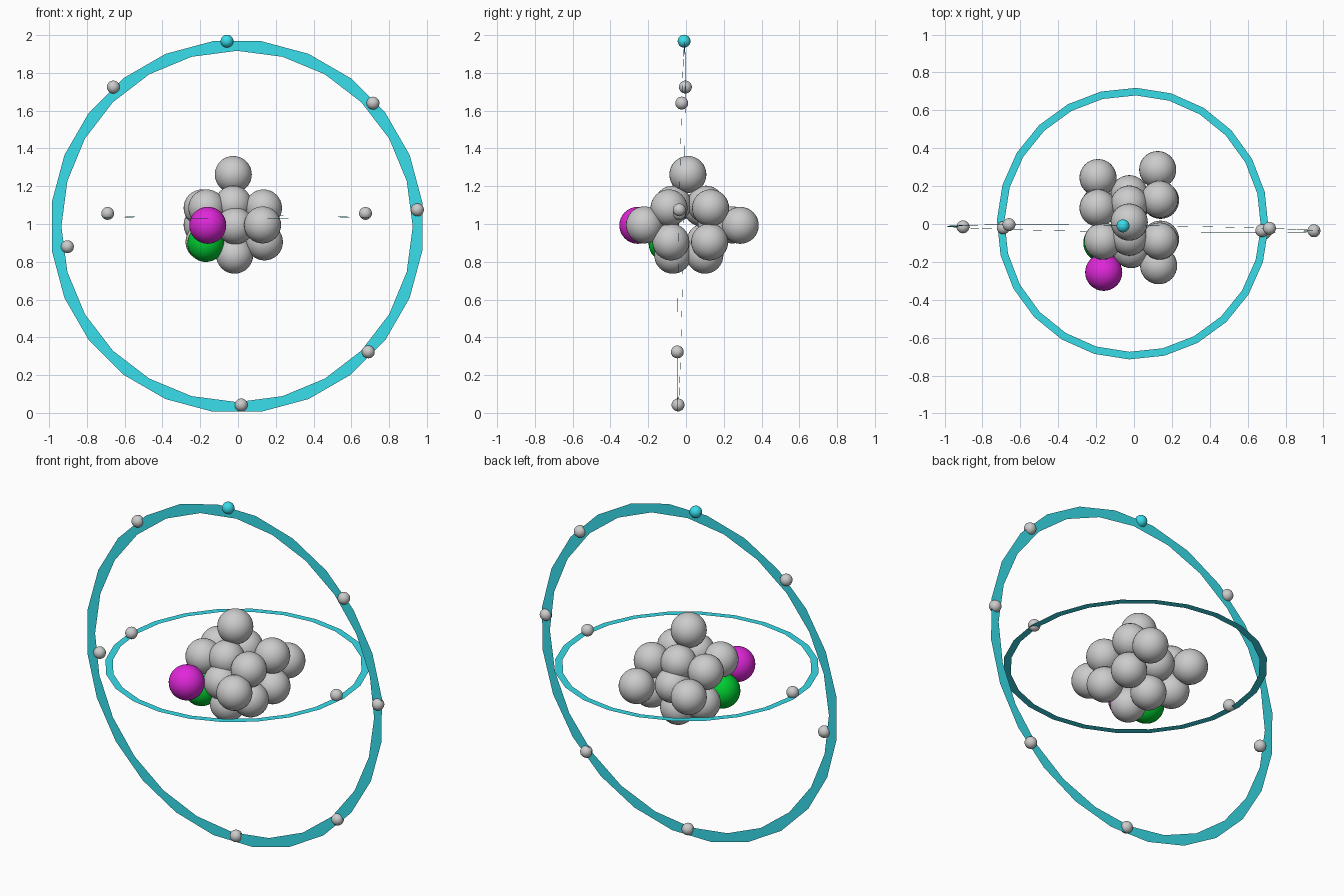
import bpy, bmesh
from math import sin, cos, radians, pi

if "Cube" in bpy.data.objects:
    bpy.data.objects.remove(bpy.data.objects["Cube"])


def paint(ob, name, rgb):
    mat = bpy.data.materials.get(name) or bpy.data.materials.new(name)
    mat.diffuse_color = (*rgb, 1)
    mat.use_nodes = True
    mat.node_tree.nodes["Principled BSDF"].inputs["Base Color"].default_value = mat.diffuse_color
    ob.data.materials.append(mat)


CYAN = ("cyan", (0.04, 0.72, 0.82))
GREEN = ("green", (0.0, 0.6, 0.03))
MAGENTA = ("magenta", (0.75, 0.02, 0.7))


def ball(name, pos, r, colour=None):
    bpy.ops.mesh.primitive_uv_sphere_add(segments=32, ring_count=16, radius=r, location=pos)
    ob = bpy.context.object
    ob.name = name
    bpy.ops.object.shade_smooth()
    if colour:
        paint(ob, *colour)


def flat_ring(name, r_out, r_in, phase_out, phase_in, place, n=24):
    """Paper-thin annulus; place(u, v) maps ring coordinates into space."""
    bm = bmesh.new()

    def loop(r, phase):
        angles = [radians(phase) + 2 * pi * i / n for i in range(n)]
        return [bm.verts.new(place(r * cos(a), r * sin(a))) for a in angles]
    o, i = loop(r_out, phase_out), loop(r_in, phase_in)
    for k in range(n):
        m = (k + 1) % n
        bm.faces.new((o[k], o[m], i[k]))
        bm.faces.new((o[m], i[m], i[k]))
    me = bpy.data.meshes.new(name)
    bm.to_mesh(me)
    bm.free()
    ob = bpy.data.objects.new(name, me)
    bpy.context.collection.objects.link(ob)
    paint(ob, *CYAN)


# Orbits: upright outer one, level inner one, both very slightly tilted
def outer_y(x, z):
    return -0.025 - 0.013 * x + 0.018 * (z - 0.985)


flat_ring("outer_orbit", 0.989, 0.93, -7.5, 0,
          lambda u, v: (u - 0.005, outer_y(u, v + 0.985), v + 0.987))
flat_ring("inner_orbit", 0.717, 0.677, -1.5, -1.5,
          lambda u, v: (u - 0.007, v + 0.002, 1.037 + 0.01 * v))

# Electrons
for x, z in [(-0.66, 1.725), (0.715, 1.64), (0.95, 1.075), (0.69, 0.323),
             (0.017, 0.042), (-0.903, 0.88)]:
    ball("outer_electron", (x, outer_y(x, z), z), 0.034)
ball("top_electron", (-0.058, -0.01, 1.968), 0.034, CYAN)
for p in [(-0.69, -0.02, 1.056), (0.675, -0.035, 1.056)]:
    ball("inner_electron", p, 0.034)

# Nucleus: grey nucleons layer by layer
nucleons = [
    (-0.025, 0.01, 1.262),
    (-0.165, -0.09, 1.085), (-0.19, 0.085, 1.085), (0.135, -0.09, 1.085), (0.135, 0.13, 1.085),
    (-0.025, -0.07, 1.105), (-0.025, 0.105, 1.105),
    (0.13, -0.22, 0.995), (-0.19, 0.245, 0.995), (0.125, 0.287, 0.993),
    (-0.015, -0.135, 0.99), (-0.025, 0.16, 0.99),
    (0.14, -0.08, 0.905), (0.14, 0.125, 0.905), (-0.18, 0.1, 0.905),
    (-0.018, -0.07, 0.835), (-0.018, 0.1, 0.835),
]
for p in nucleons:
    ball("nucleon", p, 0.098)
ball("green_nucleon", (-0.17, -0.1, 0.897), 0.098, GREEN)
ball("magenta_nucleon", (-0.16, -0.255, 0.993), 0.098, MAGENTA)
